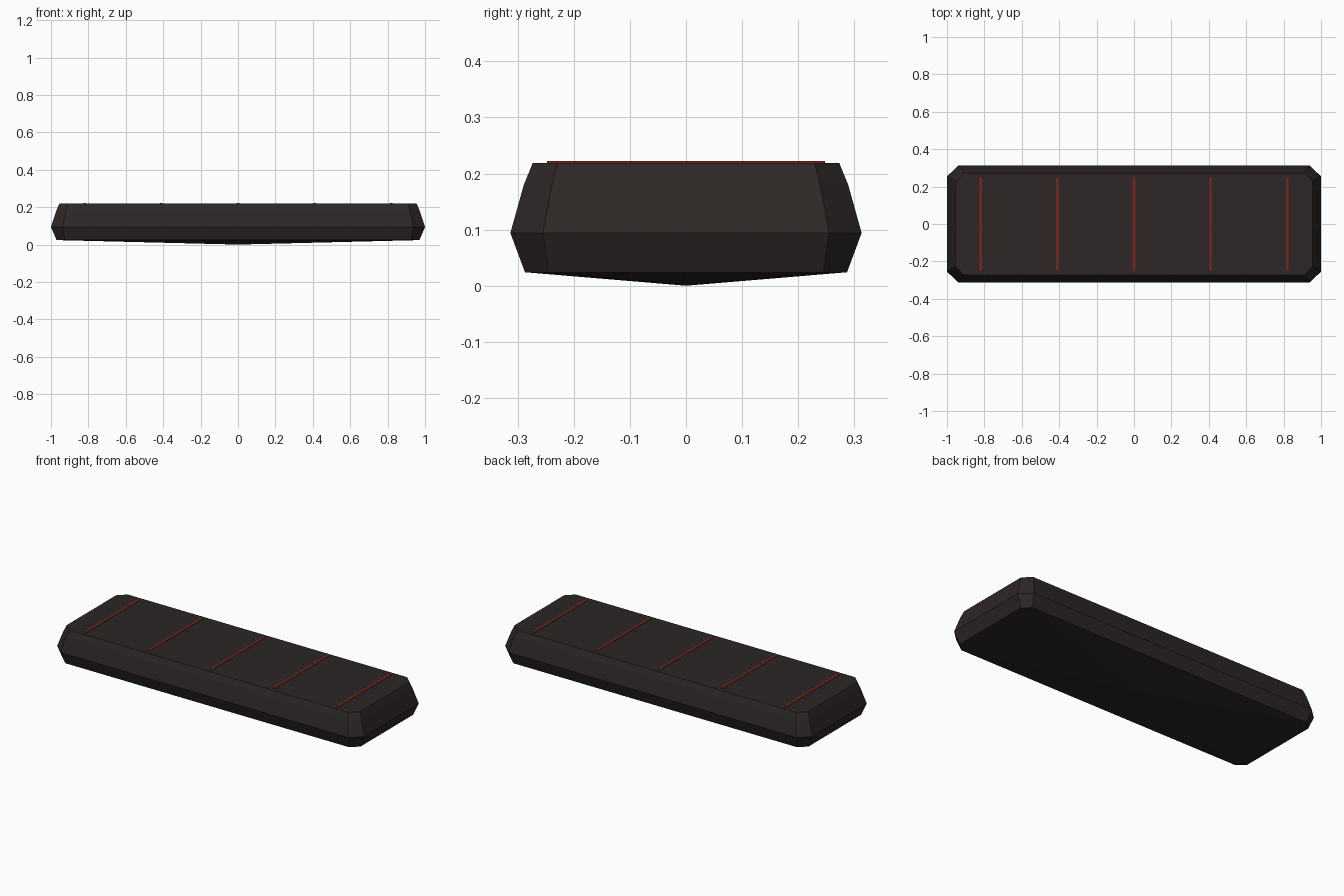
import bpy, bmesh

if "Cube" in bpy.data.objects:
    bpy.data.objects.remove(bpy.data.objects["Cube"])


def material(name, color):
    m = bpy.data.materials.new(name)
    m.diffuse_color = (*color, 1)
    m.use_nodes = True
    m.node_tree.nodes["Principled BSDF"].inputs["Base Color"].default_value = m.diffuse_color
    return m


def make_object(name, bm, mat):
    bmesh.ops.recalc_face_normals(bm, faces=bm.faces[:])
    mesh = bpy.data.meshes.new(name)
    bm.to_mesh(mesh)
    bm.free()
    mesh.materials.append(mat)
    obj = bpy.data.objects.new(name, mesh)
    bpy.context.collection.objects.link(obj)
    return obj


def octagon(bm, hx, hy, cx, cy, z):
    """Rectangle outline with cut corners."""
    pts = [(hx, -hy + cy), (hx, hy - cy), (hx - cx, hy), (-hx + cx, hy),
           (-hx, hy - cy), (-hx, -hy + cy), (-hx + cx, -hy), (hx - cx, -hy)]
    return [bm.verts.new((x, y, z)) for x, y in pts]


dark = material("dark_body", (0.026, 0.020, 0.019))
red = material("red_line", (0.20, 0.018, 0.008))

# Slab body: stacked cut-corner outlines, flat top, shallow pyramid underside
bm = bmesh.new()
rings = [octagon(bm, *r) for r in (
    (0.970, 0.287, 0.045, 0.042, 0.024),
    (1.000, 0.313, 0.062, 0.058, 0.094),
    (0.972, 0.289, 0.052, 0.050, 0.180),
    (0.955, 0.273, 0.045, 0.044, 0.219))]
for a, b in zip(rings, rings[1:]):
    for i in range(8):
        j = (i + 1) % 8
        bm.faces.new((a[i], a[j], b[j], b[i]))
bm.faces.new(rings[-1])
tip = bm.verts.new((0, 0, 0))
for i in range(8):
    bm.faces.new((rings[0][i], tip, rings[0][(i + 1) % 8]))
make_object("slab_body", bm, dark)

# Five thin cross lines on the top
for n in range(5):
    bm = bmesh.new()
    bmesh.ops.create_cube(bm, size=1)
    bmesh.ops.scale(bm, vec=(0.014, 0.496, 0.008), verts=bm.verts[:])
    bmesh.ops.translate(bm, vec=((n - 2) * 0.41, 0, 0.218), verts=bm.verts[:])
    make_object(f"cross_line_{n + 1}", bm, red)
